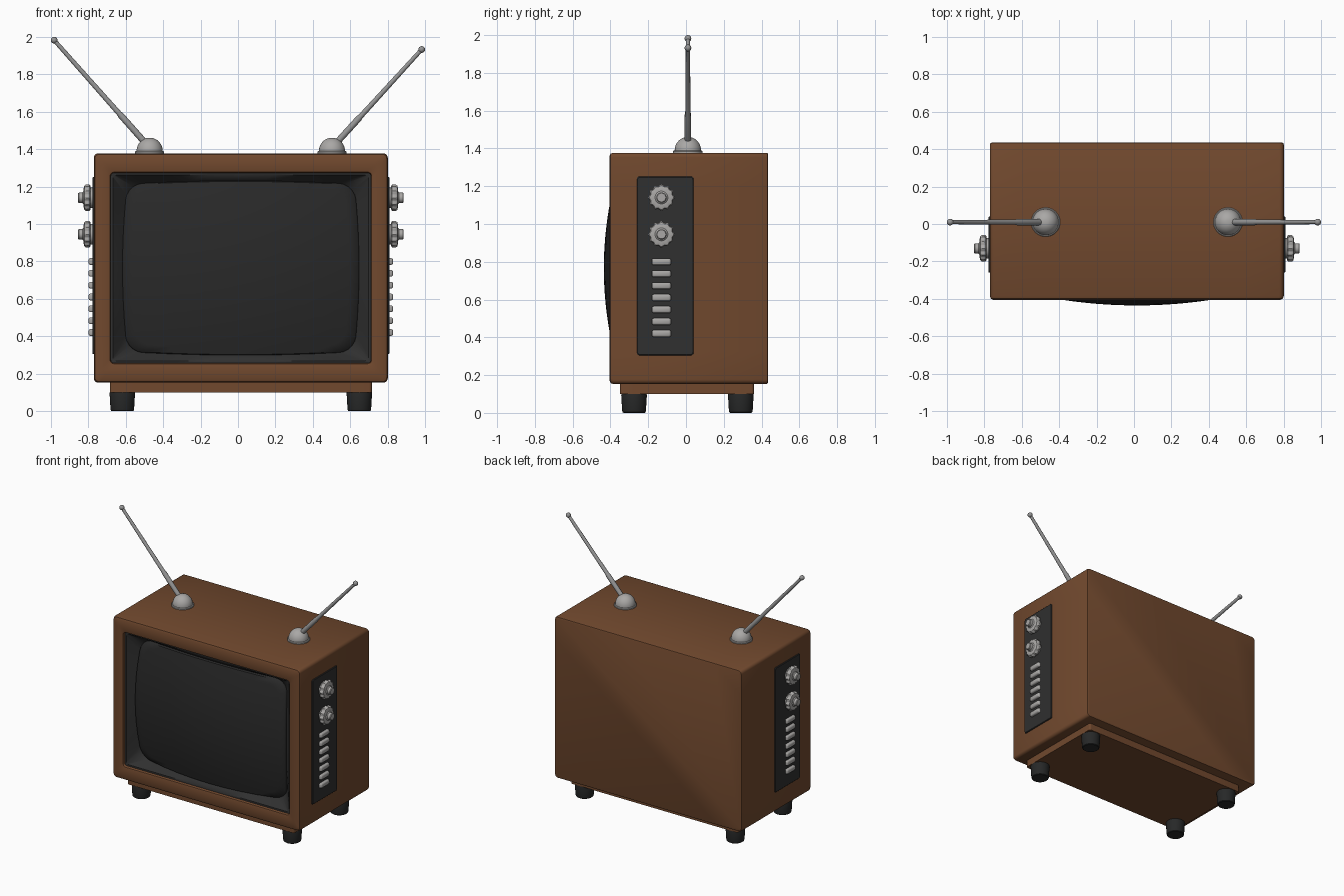
import bpy, bmesh, math
from mathutils import Vector

if "Cube" in bpy.data.objects:
    bpy.data.objects.remove(bpy.data.objects["Cube"])

CX, CZ = 0.015, 0.765          # centre of the cabinet front


def material(name, r, g, b):
    m = bpy.data.materials.new(name)
    m.diffuse_color = (r, g, b, 1)
    m.use_nodes = True
    m.node_tree.nodes["Principled BSDF"].inputs["Base Color"].default_value = m.diffuse_color
    return m


WOOD = material("brown wood", 0.165, 0.066, 0.027)
DARK = material("dark plastic", 0.029, 0.029, 0.029)
GLASS = material("screen glass", 0.022, 0.022, 0.022)
RUBBER = material("black rubber", 0.020, 0.021, 0.021)
METAL = material("grey metal", 0.40, 0.39, 0.38)
ROD = material("rod metal", 0.30, 0.30, 0.30)


def loft(name, rings, mat, caps=(True, True), angle=35):
    """Skin a list of equally long point rings."""
    bm = bmesh.new()
    vs = [[bm.verts.new(p) for p in ring] for ring in rings]
    n = len(vs[0])
    for a, b in zip(vs, vs[1:]):
        for i in range(n):
            j = (i + 1) % n
            bm.faces.new((a[i], a[j], b[j], b[i]))
    if caps[0]:
        bm.faces.new(vs[0][::-1])
    if caps[1]:
        bm.faces.new(vs[-1])
    bmesh.ops.recalc_face_normals(bm, faces=bm.faces)
    me = bpy.data.meshes.new(name)
    bm.to_mesh(me)
    bm.free()
    me.materials.append(mat)
    me.shade_smooth()
    me.set_sharp_from_angle(angle=math.radians(angle))
    ob = bpy.data.objects.new(name, me)
    bpy.context.collection.objects.link(ob)
    return ob


def rrect(a, b, r, bow=0.0, side=8, seg=5):
    """Rounded rectangle outline, half sizes a and b, optionally barrel shaped."""
    corners = [(a - r, b - r), (r - a, b - r), (r - a, r - b), (a - r, r - b)]
    arcs = []
    for k, (x, y) in enumerate(corners):
        arcs.append([(x + r * math.cos(t), y + r * math.sin(t)) for t in
                     [math.pi / 2 * (k + i / seg) for i in range(seg + 1)]])
    pts = []
    for k in range(4):
        pts += arcs[k]
        p, q = arcs[k][-1], arcs[(k + 1) % 4][0]
        pts += [(p[0] + (q[0] - p[0]) * i / side, p[1] + (q[1] - p[1]) * i / side)
                for i in range(1, side)]
    return [(x * (1 - bow * (y / b) ** 2), y * (1 - bow * (x / a) ** 2)) for x, y in pts]


def circle(r, n=32, flute=0.0, lobes=12):
    return [(q * math.cos(t), q * math.sin(t)) for t, q in
            [(2 * math.pi * i / n, r + flute * math.cos(2 * math.pi * i * lobes / n))
             for i in range(n)]]


def on_y(pts, y):               # outline in the front plane
    return [(CX + u, y, CZ + v) for u, v in pts]


def on_x(pts, s, x, y, z):      # outline on a side wall, s = +1 right, -1 left
    return [(CX + s * x, y + u, z + v) for u, v in pts]


def on_z(pts, x, y, z):         # horizontal outline
    return [(x + u, y + v, z) for u, v in pts]


# Cabinet shell: rounded box with a framed opening in the front
W, H, R = 0.785, 0.612, 0.024
OW, OH = 0.695, 0.508
shell = [(W - 0.010, H - 0.010, R, 0.435), (W - 0.003, H - 0.003, R, 0.432),
         (W, H, R, 0.425), (W, H, R, -0.385), (W - 0.005, H - 0.005, R, -0.399),
         (W - 0.018, H - 0.018, R, -0.405), (OW + 0.012, OH + 0.012, 0.03, -0.405),
         (OW + 0.004, OH + 0.004, 0.022, -0.402), (OW, OH, 0.018, -0.393),
         (OW, OH, 0.018, -0.29)]
loft("cabinet", [on_y(rrect(a, b, r), y) for a, b, r, y in shell], WOOD, (True, False))

# Screen outline and bulging glass
SW, SH = 0.632, 0.466


def bulge(x, z):
    return -0.435 + 0.19 * x * x + 0.27 * z * z


outline = rrect(SW, SH, 0.085, 0.04)


def screen_ring(k, dy=0.0):
    return [(CX + u * k, bulge(u * k, v * k) + dy, CZ + v * k) for u, v in outline]


loft("screen", [screen_ring(1.0, 0.03), screen_ring(1.0, 0.008), screen_ring(0.992)]
     + [screen_ring(k / 12) for k in range(11, 0, -1)], GLASS, (False, True), 50)

# Dark bezel sloping from the opening back to the screen
loft("screen_bezel", [on_y(rrect(OW + 0.002, OH + 0.002, 0.018), -0.384),
                      on_y(rrect(OW - 0.012, OH - 0.012, 0.02), -0.384),
                      screen_ring(1.012, 0.006), screen_ring(0.995, 0.02)],
     DARK, (False, False))

# Base plinth under the cabinet
loft("base_plinth", [on_z(rrect(0.70, 0.355, 0.015), CX, 0.005, z) for z in (0.10, 0.17)], WOOD)

# Four feet
for s, side in ((-1, "left"), (1, "right")):
    for y, end in ((-0.275, "front"), (0.29, "back")):
        prof = [(0.056, 0.0), (0.061, 0.004), (0.063, 0.012), (0.068, 0.095),
                (0.066, 0.104), (0.060, 0.108)]
        loft(f"foot_{end}_{side}",
             [on_z(circle(r), CX + s * 0.633, y, z) for r, z in prof], RUBBER)

# Control panels, knobs and buttons on both side walls
PY = -0.13
for s, side in ((-1, "left"), (1, "right")):
    loft(f"control_panel_{side}",
         [on_x(rrect(0.15 - i, 0.473 - i, 0.012), s, x, -0.11, 0.778)
          for i, x in ((0, 0.76), (0, 0.789), (0.004, 0.793))], DARK)
    for k, z in enumerate((1.14, 0.945)):
        prof = [(0.054, 0, 0.785), (0.054, 0, 0.803), (0.060, 0.003, 0.803),
                (0.066, 0.004, 0.808), (0.067, 0.004, 0.828), (0.061, 0.003, 0.836),
                (0.048, 0, 0.840), (0.034, 0, 0.840), (0.030, 0, 0.844),
                (0.027, 0, 0.846), (0.027, 0, 0.865), (0.023, 0, 0.870)]
        loft(f"knob_{side}_{k + 1}",
             [on_x(circle(r, 72, f), s, x, PY, z) for r, f, x in prof], METAL)
    for k in range(7):
        z = 0.80 - k * 0.0633
        prof = [(0, 0.785), (0, 0.804), (0.003, 0.810), (0.008, 0.813)]
        loft(f"button_{side}_{k + 1}",
             [on_x(rrect(0.05 - i, 0.018 - i, 0.009, 0, 1, 4), s, x, PY, z)
              for i, x in prof], METAL)

# Two antennas: flange, dome, tapered rod and ball tip
TOP, AY = 1.377, 0.01
for side, x, tip in (("left", -0.472, (-0.982, AY, 1.982)),
                     ("right", 0.502, (0.981, AY, 1.932))):
    prof = [(0.078, TOP - 0.01), (0.078, TOP + 0.008), (0.074, TOP + 0.012)]
    prof += [(0.07 * math.cos(t), TOP + 0.012 + 0.072 * math.sin(t))
             for t in [math.radians(a) for a in range(0, 88, 8)]]
    loft(f"antenna_dome_{side}", [on_z(circle(r), x, AY, z) for r, z in prof], METAL)
    a, b = Vector((x, AY, TOP + 0.03)), Vector(tip)
    q = (b - a).to_track_quat('Z', 'Y')
    n = (b - a).length
    prof = [(0.017, 0.0), (0.017, 0.30 * n), (0.014, 0.32 * n), (0.011, n - 0.012)]
    prof += [(0.018 * math.sin(t), n - 0.018 * math.cos(t))
             for t in [math.radians(d) for d in range(40, 176, 15)]]
    loft(f"antenna_rod_{side}",
         [[a + q @ Vector((u, v, h)) for u, v in circle(r, 16)] for r, h in prof], ROD)
